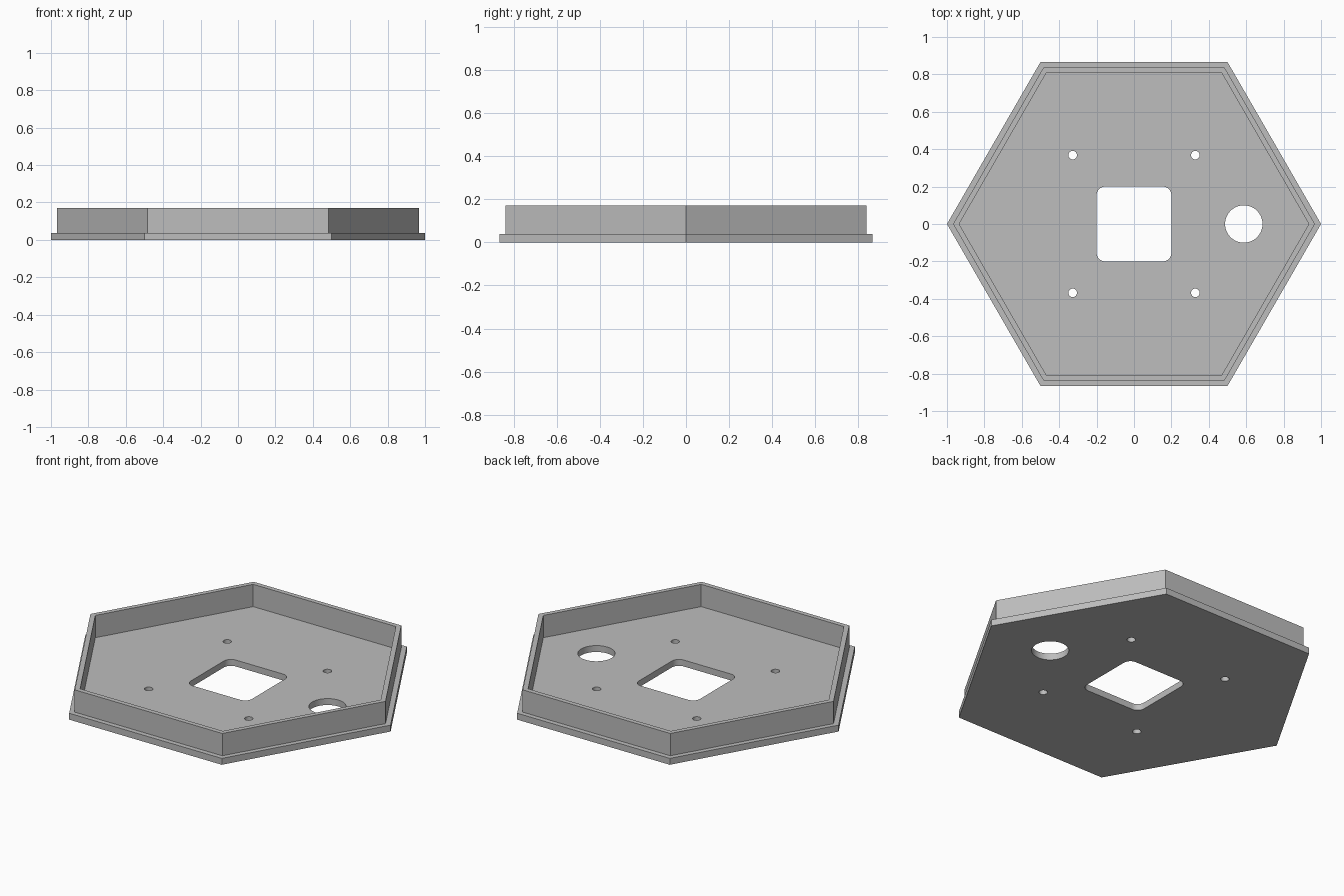
import bpy, bmesh
from math import cos, sin, pi, radians

cube = bpy.data.objects.get("Cube")
if cube:
    bpy.data.objects.remove(cube, do_unlink=True)

PLATE_TOP = 0.038
WALL_TOP = 0.17

grey = bpy.data.materials.new("light_grey")
grey.use_nodes = True
colour = (0.51, 0.51, 0.51, 1)
grey.diffuse_color = colour
grey.node_tree.nodes["Principled BSDF"].inputs["Base Color"].default_value = colour


def ring(radius, sides, x=0, y=0):
    """Regular polygon outline with a corner on +x."""
    return [(x + radius * cos(2 * pi * i / sides), y + radius * sin(2 * pi * i / sides))
            for i in range(sides)]


def rounded_square(half, radius, steps=8):
    points = []
    for corner in range(4):
        start = corner * pi / 2
        sx = 1 if corner in (0, 3) else -1
        sy = 1 if corner < 2 else -1
        for i in range(steps + 1):
            a = start + pi / 2 * i / steps
            points.append((sx * (half - radius) + radius * cos(a),
                           sy * (half - radius) + radius * sin(a)))
    return points


def slab(name, outlines, bottom, top):
    """Extrude a flat outline; outlines after the first become holes."""
    curve = bpy.data.curves.new(name + "_profile", "CURVE")
    curve.dimensions = "2D"
    curve.fill_mode = "BOTH"
    curve.extrude = (top - bottom) / 2
    for outline in outlines:
        spline = curve.splines.new("POLY")
        spline.points.add(len(outline) - 1)
        for point, (x, y) in zip(spline.points, outline):
            point.co = (x, y, 0, 1)
        spline.use_cyclic_u = True
    helper = bpy.data.objects.new(name + "_profile", curve)
    bpy.context.collection.objects.link(helper)
    bpy.context.view_layer.update()
    mesh = bpy.data.meshes.new_from_object(
        helper.evaluated_get(bpy.context.evaluated_depsgraph_get()))
    bpy.data.objects.remove(helper, do_unlink=True)

    # Weld caps to sides and merge the flat triangles
    bm = bmesh.new()
    bm.from_mesh(mesh)
    bmesh.ops.remove_doubles(bm, verts=bm.verts, dist=0.0001)
    bmesh.ops.translate(bm, verts=bm.verts, vec=(0, 0, (top + bottom) / 2))
    bmesh.ops.recalc_face_normals(bm, faces=bm.faces)
    bm.to_mesh(mesh)
    bm.free()
    mesh.name = name
    mesh.materials.clear()
    mesh.materials.append(grey)

    obj = bpy.data.objects.new(name, mesh)
    bpy.context.collection.objects.link(obj)
    bpy.ops.object.select_all(action="DESELECT")
    obj.select_set(True)
    bpy.context.view_layer.objects.active = obj
    bpy.ops.object.shade_smooth_by_angle(angle=radians(30))
    return obj


# Base plate: square window, round cable hole and four screw holes
screw_holes = [ring(0.023, 24, sx * 0.328, sy * 0.368) for sx in (-1, 1) for sy in (-1, 1)]
slab("base_plate",
     [ring(1, 6), rounded_square(0.2, 0.045), ring(0.1, 48, 0.587)] + screw_holes,
     0, PLATE_TOP)

# Thin upright rim set in from the plate edge
slab("rim_wall", [ring(0.967, 6), ring(0.935, 6)], PLATE_TOP, WALL_TOP)
